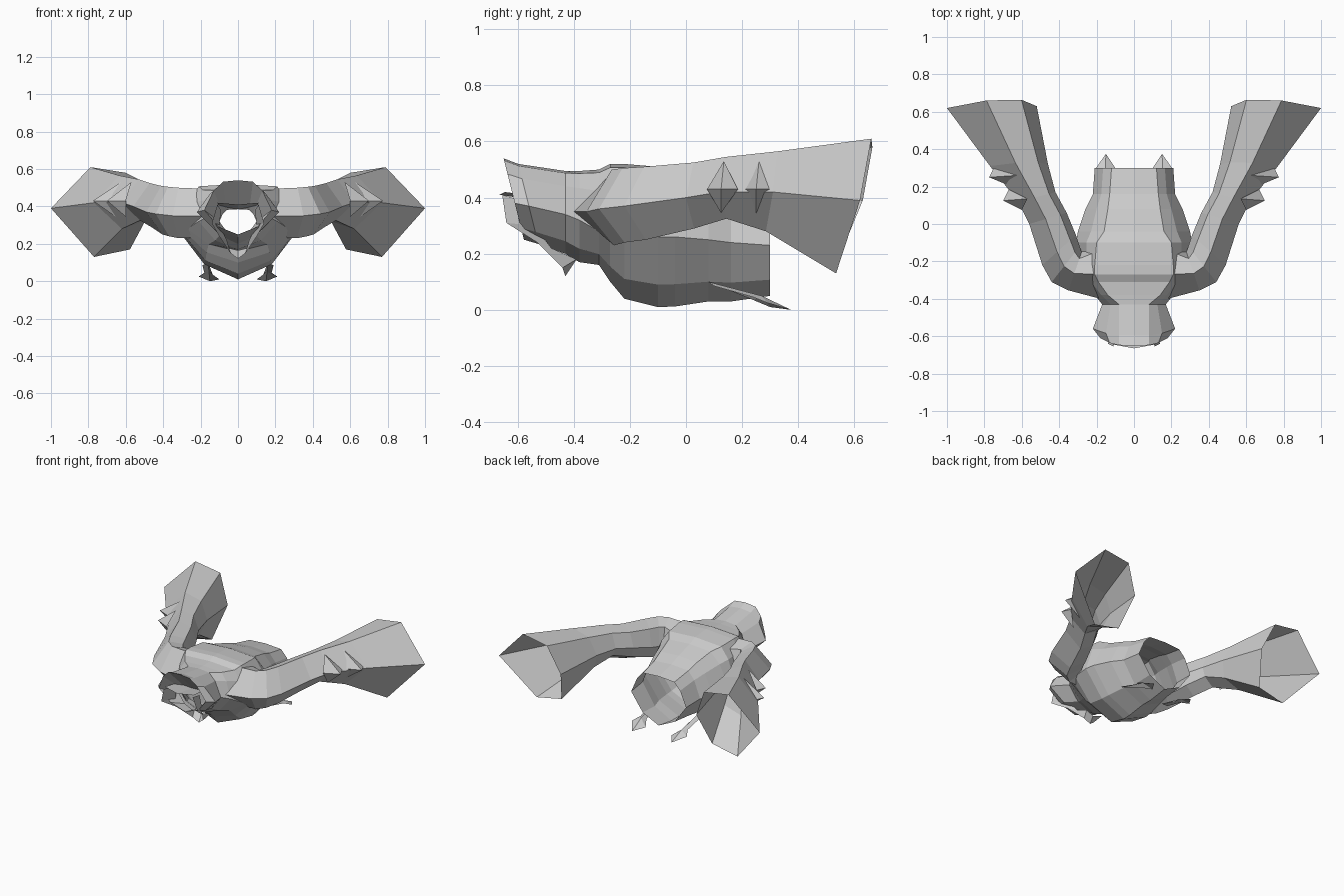
import bpy, bmesh


def make(name, verts, faces, mirror=False):
    bm = bmesh.new()
    vs = [bm.verts.new(v) for v in verts]
    for f in faces:
        bm.faces.new([vs[i] for i in f])
    bmesh.ops.recalc_face_normals(bm, faces=bm.faces[:])
    me = bpy.data.meshes.new(name)
    bm.to_mesh(me)
    bm.free()
    ob = bpy.data.objects.new(name, me)
    bpy.context.collection.objects.link(ob)
    if mirror:
        ob.modifiers.new("Mirror", 'MIRROR')
    return ob


def loft(name, rings, mirror=False):
    """Open-ended tube through rings of equal point count."""
    n = len(rings[0])
    verts = [p for r in rings for p in r]
    faces = [(k * n + i, k * n + (i + 1) % n, (k + 1) * n + (i + 1) % n, (k + 1) * n + i)
             for k in range(len(rings) - 1) for i in range(n)]
    return make(name, verts, faces, mirror)


# Torso ring: ten-sided section, optionally leaning forward at the top
def torso_ring(y, hw, tw, zt, zm, zb, lean):
    h = zt - zm
    half = [(0, zb), (hw * .58, zb + (zm - zb) * .32), (hw, zm),
            (hw * .5 + tw * .5, zm + h * .65), (tw, zt - h * .05)]
    prof = half + [(0, zt)] + [(-x, z) for x, z in reversed(half[1:])]
    return [(x, y - lean * (z - zm), z) for x, z in prof]


# y, half width, top half width, top z, mid z, bottom z, lean
torso = [
    (.30, .21, .12, .39, .23, .05, 0), (.16, .22, .13, .42, .24, .03, 0),
    (.08, .26, .14, .45, .25, .03, 0), (-.04, .30, .16, .485, .26, .012, 0),
    (-.10, .31, .20, .51, .26, .01, 0), (-.22, .30, .21, .52, .26, .04, 0),
    (-.27, .29, .21, .52, .27, .10, 0), (-.31, .27, .19, .50, .28, .16, 0),
    (-.38, .21, .14, .495, .32, .17, 0), (-.43, .17, .08, .495, .34, .20, 0),
    (-.56, .22, .08, .52, .37, .235, .25), (-.61, .18, .08, .54, .38, .25, .25),
    (-.50, .10, .06, .385, .32, .235, 0),
]
loft("torso_and_neck", [torso_ring(*t) for t in torso])


# Sleeve ring: hexagon between an inner and an outer edge point
def sleeve_ring(xi, yi, xo, yo, zt, zm, zb, dy):
    def at(f, z, d=0):
        return (xi + (xo - xi) * f, yi + (yo - yi) * f + d, z)
    top = dy * -.4
    return [at(0, zm), at(.17, zt - .03, top), at(.56, zt, top), at(1, zm),
            at(.52, zb, dy), at(.12, zb + .04, dy)]


# inner x, y, outer x, y, top, mid, bottom, bottom offset
sleeve = [
    (.21, -.10, .18, -.40, .495, .35, .23, 0), (.28, -.15, .35, -.355, .50, .35, .23, 0),
    (.29, -.12, .44, -.31, .505, .36, .24, 0), (.31, -.06, .49, -.22, .51, .37, .25, 0),
    (.36, .06, .56, 0, .525, .40, .29, 0), (.42, .17, .62, .12, .545, .42, .325, 0),
    (.46, .32, .77, .31, .565, .42, .28, -.03), (.52, .63, 1.0, .62, .61, .39, .13, -.09),
]
loft("flared_sleeve", [sleeve_ring(*s) for s in sleeve], True)

# Pointed elbow flares stacked along the outside of the sleeve
for k, (x, y, dx) in enumerate([(.70, .125, .10), (.775, .25, .12)]):
    make(f"elbow_flare_{k + 1}",
         [(x, y, .43), (x - dx - .03, y + .01, .53), (x - dx, y, .345),
          (x - .03, y + .06, .43), (x - dx, y - .05, .43)],
         [(0, 1, 3), (0, 3, 2), (0, 4, 1), (0, 2, 4)], True)

# Protruding throat lip: half strip from the side down to the pointed bottom
outer = [(.11, -.655, .41), (.14, -.64, .31), (.10, -.53, .24), (.04, -.44, .15), (0, -.43, .12)]
inner = [(.09, -.55, .38), (.10, -.54, .30), (.06, -.48, .22), (.06, -.39, .18), (0, -.40, .165)]
make("throat_lip", outer + inner, [(i, i + 1, i + 6, i + 5) for i in range(4)], True)

# Upper lip tongue inside the collar
make("collar_tongue", [(-.11, -.645, .42), (0, -.665, .41), (.11, -.645, .42),
                       (.10, -.50, .40), (0, -.50, .385), (-.10, -.50, .40)],
     [(0, 1, 4, 5), (1, 2, 3, 4)])

# Arrow-shaped straps hanging from the hips, peaked lightly along the middle
make("hip_strap", [(.16, .08, .10), (.19, .10, .085), (.18, .24, .045), (.21, .29, .025),
                   (.15, .375, 0), (.10, .30, .01), (.135, .24, .035), (.155, .27, .05)],
     [(0, 1, 2, 7), (0, 7, 6), (7, 2, 3), (7, 3, 4), (7, 4, 5), (7, 5, 6)], True)
